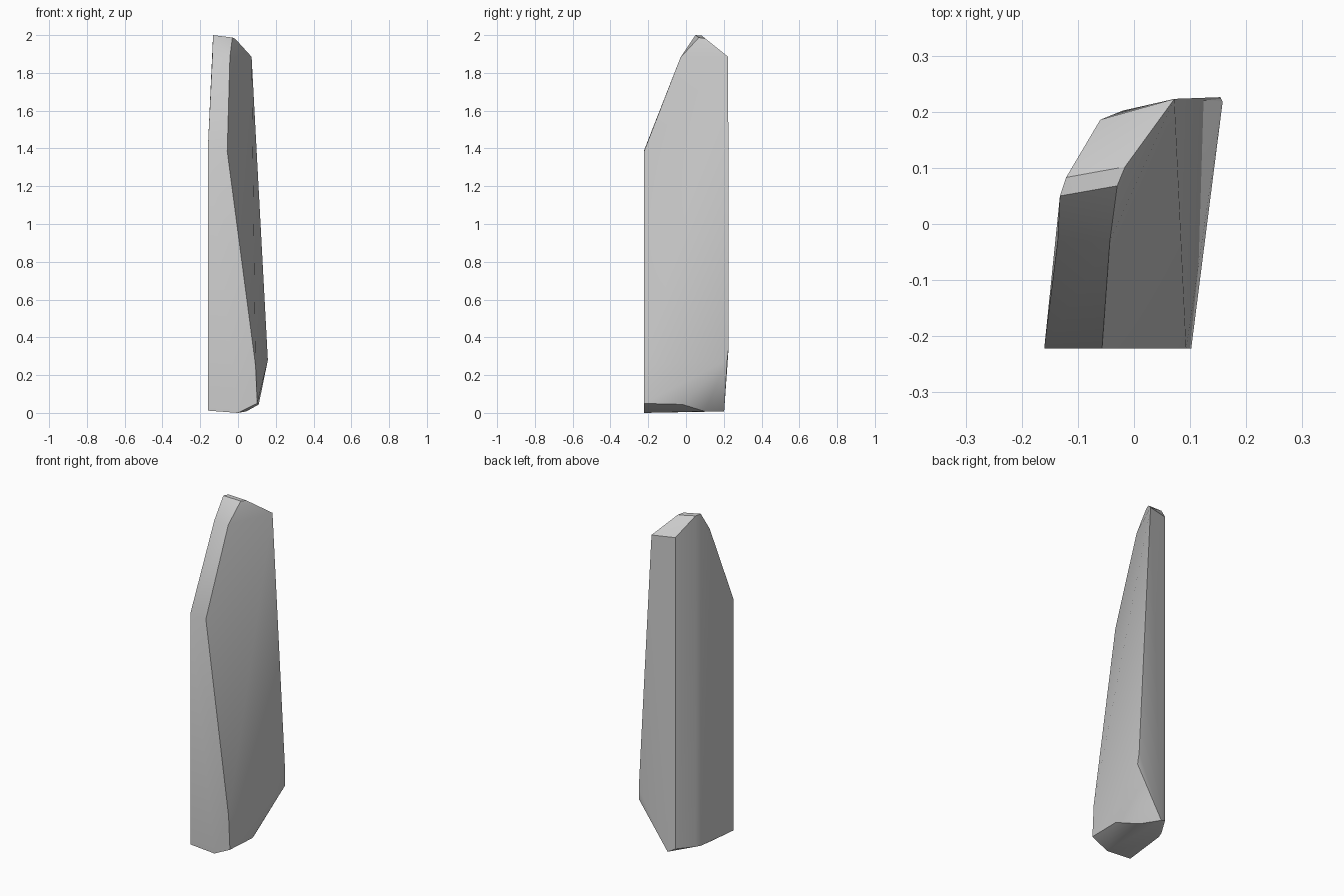
import bpy, bmesh, math

cube = bpy.data.objects.get("Cube")
if cube:
    bpy.data.objects.remove(cube, do_unlink=True)

# Stone colour
stone = bpy.data.materials.new("stone_grey")
stone.use_nodes = True
grey = (0.6, 0.6, 0.6, 1)
stone.diffuse_color = grey
bsdf = next(n for n in stone.node_tree.nodes if n.type == 'BSDF_PRINCIPLED')
bsdf.inputs["Base Color"].default_value = grey
bsdf.inputs["Roughness"].default_value = 0.9

# Chiselled corners, grouped by the side of the slab they belong to
left_side = [(-.16, -.222, 1.39), (-.136, -.03, 1.88), (-.132, .05, 2.0),
             (-.121, .083, 1.997), (-.06, .186, 1.89)]
left_base = [(-.16, -.222, .012), (-.138, -.03, .012), (-.132, .05, .016),
             (-.121, .083, .02), (-.06, .186, .03)]
right_side = [(.093, -.222, .25), (-.057, -.222, 1.385), (-.043, -.03, 1.88),
              (-.03, .068, 1.987), (-.016, .102, 1.982), (.072, .223, 1.885),
              (.154, .226, .35), (.158, .218, .28)]
right_base = [(0, -.222, 0), (.102, -.222, .05), (.11, -.02, .045),
              (.045, .1, .008), (-.02, .202, .008)]

# Wrap the corners into one faceted slab
bm = bmesh.new()
for corner in left_side + left_base + right_side + right_base:
    bm.verts.new(corner)
bmesh.ops.convex_hull(bm, input=bm.verts[:])
bmesh.ops.delete(bm, geom=[v for v in bm.verts if not v.link_faces], context='VERTS')
bmesh.ops.dissolve_limit(bm, angle_limit=math.radians(0.5), verts=bm.verts[:], edges=bm.edges[:])
bmesh.ops.recalc_face_normals(bm, faces=bm.faces[:])
mesh = bpy.data.meshes.new("standing_stone")
bm.to_mesh(mesh)
bm.free()
mesh.materials.append(stone)

# Soft within the broad sides, sharp along the chiselled edges
slab = bpy.data.objects.new("standing_stone", mesh)
bpy.context.collection.objects.link(slab)
bpy.ops.object.select_all(action='DESELECT')
slab.select_set(True)
bpy.context.view_layer.objects.active = slab
bpy.ops.object.shade_smooth_by_angle(angle=math.radians(30))
